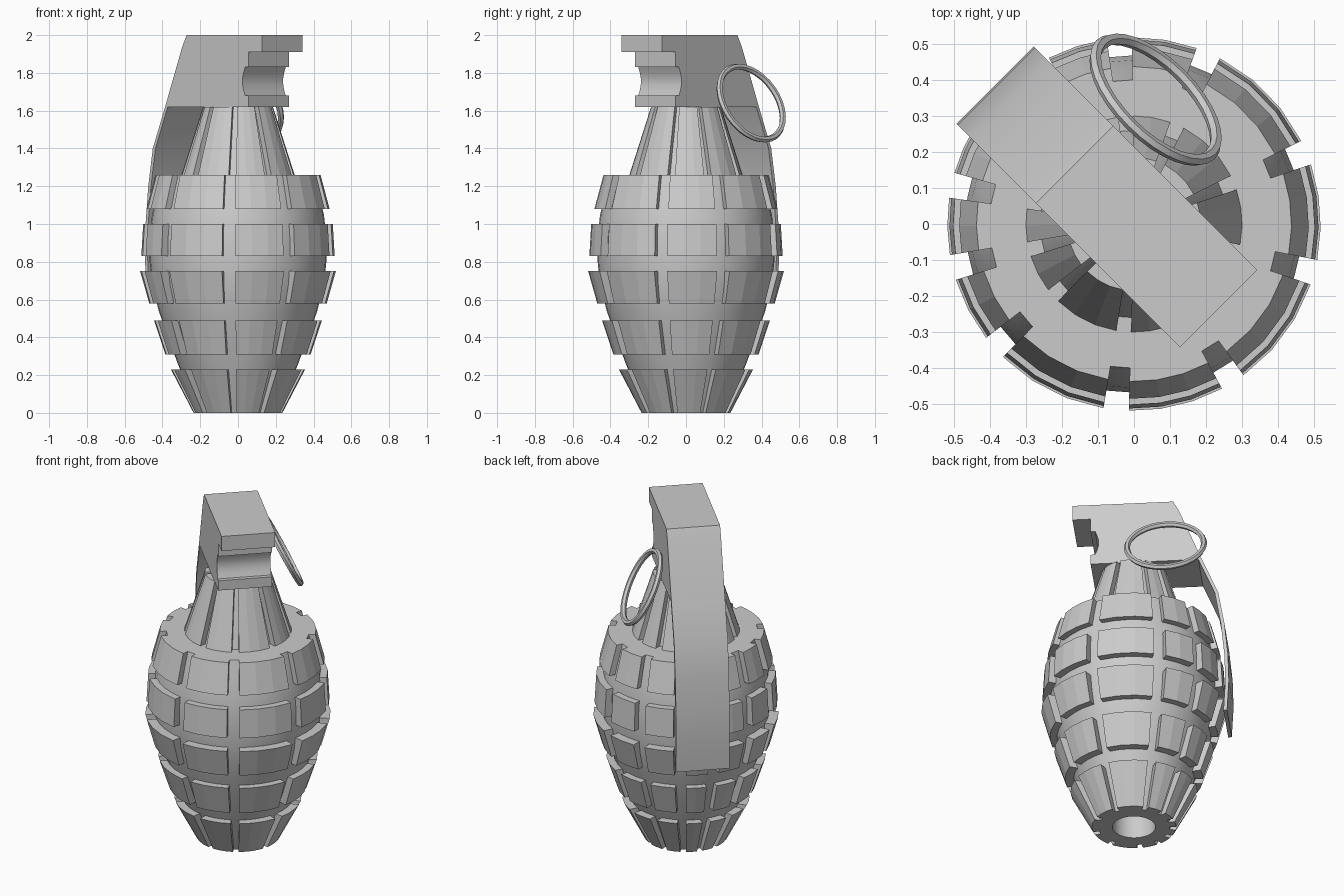
import bpy, bmesh
from math import sin, cos, radians, pi, ceil
from mathutils import Vector

if "Cube" in bpy.data.objects:
    bpy.data.objects.remove(bpy.data.objects["Cube"])


def finish(name, bm, smooth=None):
    bmesh.ops.recalc_face_normals(bm, faces=bm.faces)
    me = bpy.data.meshes.new(name)
    bm.to_mesh(me)
    bm.free()
    ob = bpy.data.objects.new(name, me)
    bpy.context.collection.objects.link(ob)
    if smooth:
        bpy.ops.object.select_all(action='DESELECT')
        ob.select_set(True)
        bpy.context.view_layer.objects.active = ob
        bpy.ops.object.shade_smooth_by_angle(angle=radians(smooth))
    return ob


def polar(r, deg, z):
    return (r * cos(radians(deg)), r * sin(radians(deg)), z)


def lathe(name, profile, n=40):
    bm = bmesh.new()
    vs = [bm.verts.new((r, 0, z)) for r, z in profile]
    es = [bm.edges.new(p) for p in zip(vs, vs[1:])]
    bmesh.ops.spin(bm, geom=vs + es, cent=(0, 0, 0), axis=(0, 0, 1),
                   angle=2 * pi, steps=n)
    bmesh.ops.remove_doubles(bm, verts=bm.verts, dist=1e-4)
    return finish(name, bm, 35)


# Grooves between the columns (degrees): narrower spacing near the lever
GROOVES = [22.5, 66.5, 94.5, 121, 144, 168, 193.5, 221.5, 264.5, 302, 345]


def block_row(name, z0, r0, z1, r1, depth, half_gap=3.9):
    """One ring of raised curved blocks."""
    bm = bmesh.new()
    for a, b in zip(GROOVES, GROOVES[1:] + [GROOVES[0] + 360]):
        a, b = a + half_gap, b - half_gap
        n = ceil((b - a) / 13)
        rings = []
        for i in range(n + 1):
            t = a + (b - a) * i / n
            rings.append([bm.verts.new(polar(r, t, z)) for r, z in
                          ((r0 - depth, z0), (r0, z0), (r1, z1), (r1 - depth, z1))])
        for p, q in zip(rings, rings[1:]):
            for k in range(4):
                m = (k + 1) % 4
                bm.faces.new((p[k], p[m], q[m], q[k]))
        bm.faces.new(rings[0])
        bm.faces.new(rings[-1])
    return finish(name, bm)


def extrude(name, profile, width):
    """Side profile (x, z) extruded across y, then turned to the diagonal."""
    bm = bmesh.new()
    f = bm.faces.new([bm.verts.new((x, -width / 2, z)) for x, z in profile])
    new = bmesh.ops.extrude_face_region(bm, geom=[f])['geom']
    bmesh.ops.translate(bm, vec=(0, width, 0),
                        verts=[v for v in new if isinstance(v, bmesh.types.BMVert)])
    ob = finish(name, bm, 20)
    ob.rotation_euler.z = -pi / 4
    return ob


# Core with the filler hole in the base, and the tapered neck
lathe("body_core", [(0, .3), (.12, .3), (.12, 0), (.2, 0), (.315, .25), (.37, .4),
                    (.42, .54), (.455, .68), (.468, .8), (.468, .93), (.455, 1.05),
                    (.425, 1.17), (.4, 1.26), (.26, 1.26), (.15, 1.62), (0, 1.62)])

# Raised blocks
ROWS = [(0, .235, .23, .355), (.31, .385, .49, .445), (.58, .47, .75, .518),
        (.83, .512, 1.0, .502), (1.08, .485, 1.26, .437)]
for i, row in enumerate(ROWS):
    block_row(f"body_blocks_{i + 1}", *row, depth=.08)
block_row("neck_blocks", 1.25, .303, 1.62, .185, .07)

# Fuse head with front lip and concave recess
recess = [(.205 - .02 * sin(pi * i / 6), 1.83 - .15 * i / 6) for i in range(7)]
extrude("fuse_head", [(-.233, 2), (.332, 2), (.332, 1.91), (.23, 1.91), (.23, 1.83)]
        + recess + [(.23, 1.68), (.23, 1.62), (-.394, 1.62), (-.265, 1.94)], .304)

# Safety lever strip
outer = [(-.394, 1.62), (-.486, 1.4), (-.52, 1.2), (-.54, 1.0), (-.545, .83), (-.535, .64)]
inner = [(x + .02, z) for x, z in reversed(outer)]
extrude("safety_lever", outer + inner, .304)

# Pull ring
bpy.ops.mesh.primitive_torus_add(major_segments=32, minor_segments=6,
                                 major_radius=.216, minor_radius=.017,
                                 location=(.06, .345, 1.64))
ring = bpy.context.object
ring.name = "pull_ring"
ring.rotation_euler = Vector((.63, .63, .45)).to_track_quat('Z', 'Y').to_euler()
bpy.ops.object.shade_smooth_by_angle(angle=radians(35))
